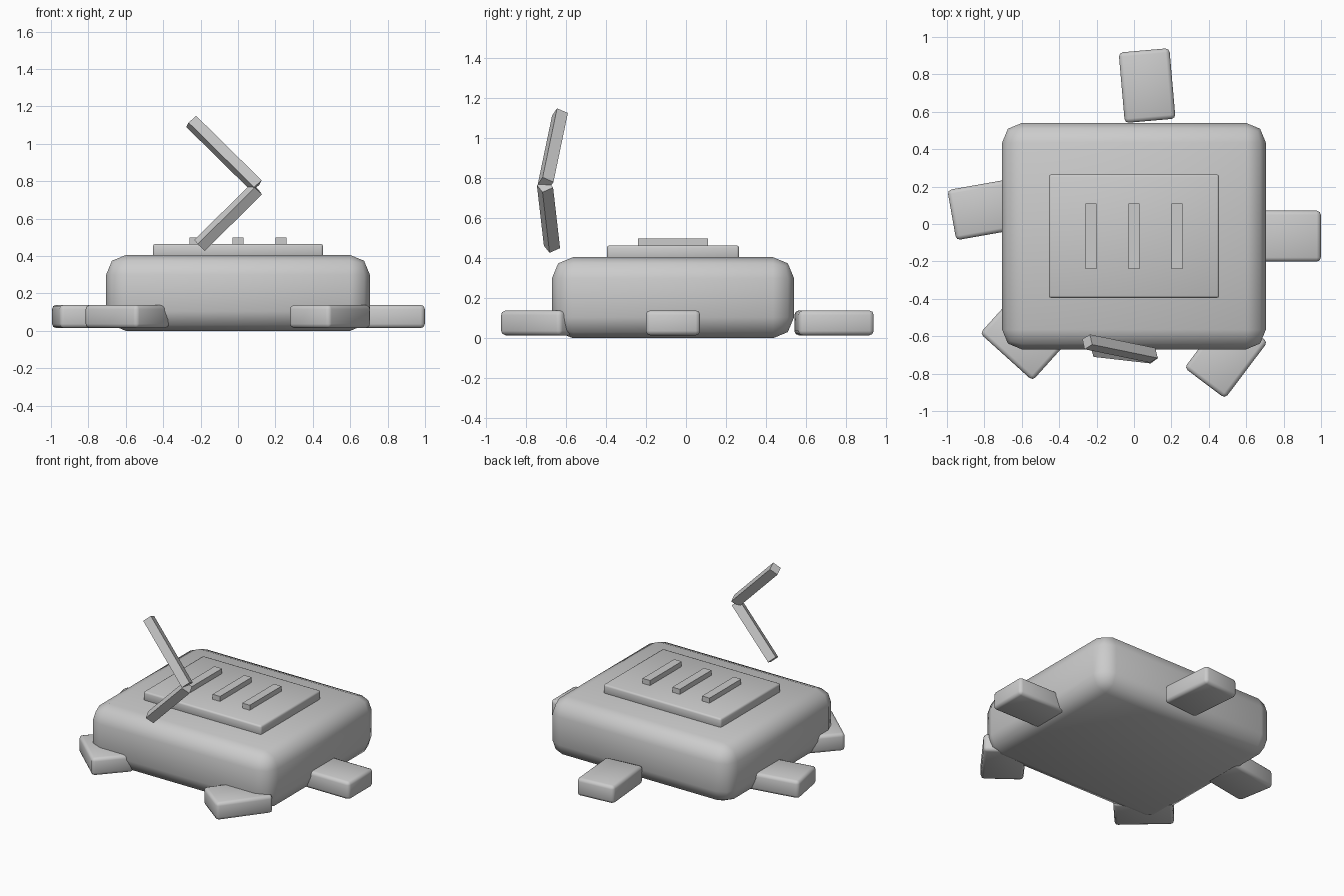
import bpy
import math
from mathutils import Matrix, Vector

cube = bpy.data.objects.get("Cube")
if cube:
    bpy.data.objects.remove(cube, do_unlink=True)

GREY = (0.6, 0.6, 0.6, 1)
grey = bpy.data.materials.new("plain grey")
grey.use_nodes = True
grey.diffuse_color = GREY
grey.node_tree.nodes["Principled BSDF"].inputs["Base Color"].default_value = GREY


def box(name, center, size, turn=0.0, bevel=0.0, segments=2):
    """Box of a given size, turned about z, with optional rounded edges."""
    bpy.ops.mesh.primitive_cube_add(size=1, location=center)
    obj = bpy.context.object
    obj.name = name
    obj.data.materials.append(grey)
    obj.scale = size
    bpy.ops.object.transform_apply(location=False, rotation=False, scale=True)
    obj.rotation_euler.z = math.radians(turn)
    if bevel:
        mod = obj.modifiers.new("rounded edges", "BEVEL")
        mod.width = bevel
        mod.segments = segments
        bpy.ops.object.modifier_apply(modifier=mod.name)
        bpy.ops.object.shade_smooth_by_angle(angle=math.radians(50))
    return obj


def rod(name, start, end, side, roll):
    """Square rod between two points, rolled about its own axis."""
    start, end = Vector(start), Vector(end)
    axis = (end - start).normalized()
    level = Vector((0, 0, 1)).cross(axis).normalized()
    if level.y < 0:
        level.negate()
    across = Matrix.Rotation(math.radians(roll), 3, axis) @ level
    obj = box(name, (0, 0, 0), (side, side, (end - start).length))
    frame = Matrix((across, axis.cross(across), axis)).transposed()
    obj.matrix_world = Matrix.Translation((start + end) / 2) @ frame.to_4x4()
    return obj


# Body slab and raised top panel
box("body", (0, -0.065, 0.203), (1.41, 1.21, 0.405), bevel=0.105)
box("top_panel", (0, -0.065, 0.43), (0.91, 0.66, 0.07), bevel=0.012)

# Ridges on the panel
for label, x in (("right", -0.23), ("middle", 0), ("left", 0.23)):
    box(f"ridge_{label}", (x, -0.065, 0.475), (0.058, 0.35, 0.05))

# Five feet: position and turn of the long side
feet = {
    "left": (0.81, -0.065, 0),
    "back": (0.07, 0.74, 95),
    "right": (-0.788, 0.08, 10),
    "front_right": (-0.592, -0.61, -42),
    "front_left": (0.492, -0.70, 53),
}
for label, (x, y, turn) in feet.items():
    box(f"foot_{label}", (x, y, 0.077), (0.378, 0.272, 0.124), turn, bevel=0.022)

# Bent arm in two rods
ELBOW = (0.1, -0.705, 0.76)
rod("arm_lower", (-0.205, -0.67, 0.457), ELBOW, 0.06, 33)
rod("arm_upper", (0.1, -0.702, 0.775), (-0.25, -0.63, 1.12), 0.06, 33)
